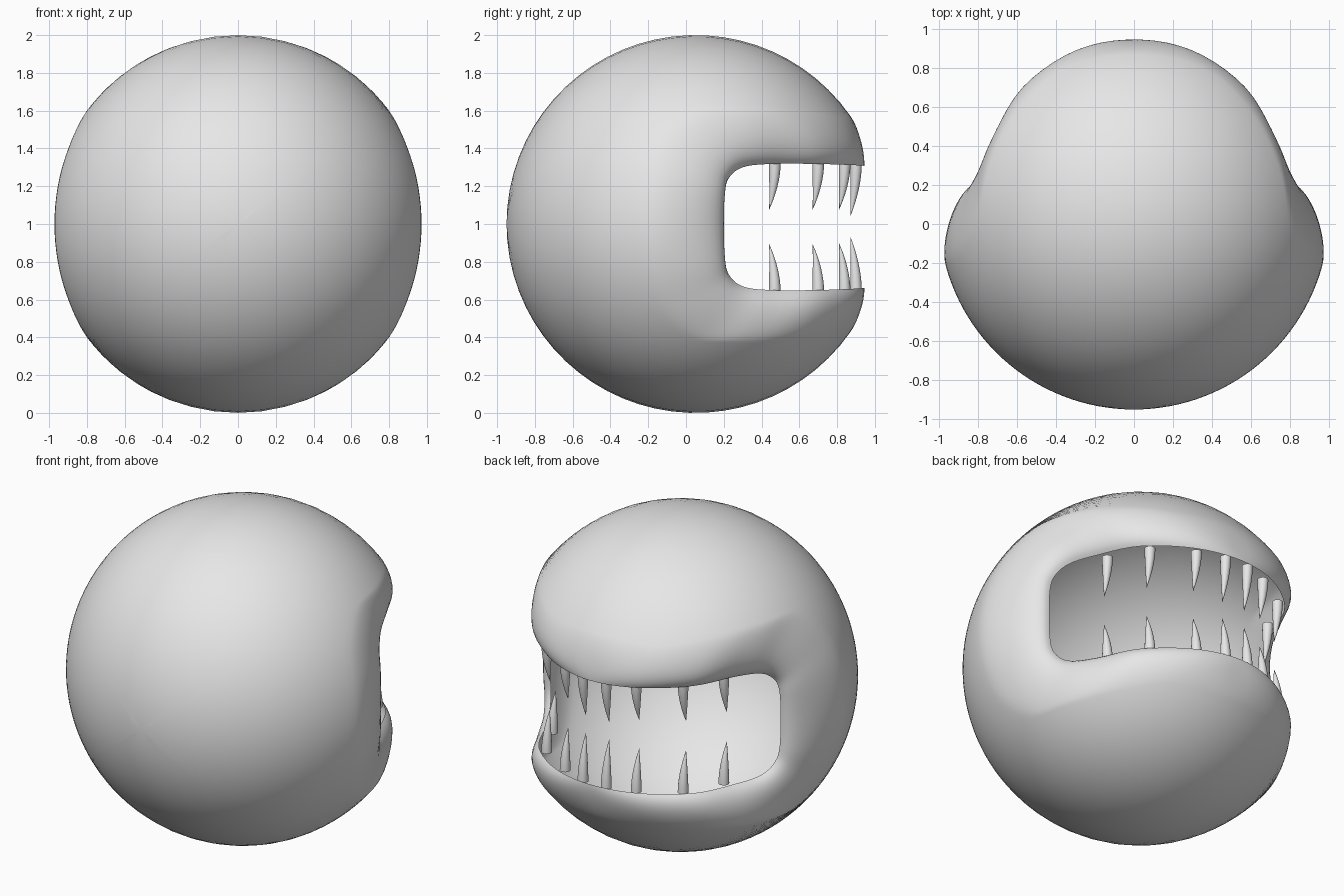
import bpy, bmesh, math
from mathutils import Vector

if "Cube" in bpy.data.objects:
    bpy.data.objects.remove(bpy.data.objects["Cube"])

CENTER = Vector((0, 0.05, 1))
grey = bpy.data.materials.new("plain_grey")
grey.diffuse_color = (0.8, 0.8, 0.8, 1)
grey.use_nodes = True
grey.node_tree.nodes["Principled BSDF"].inputs["Base Color"].default_value = grey.diffuse_color

# One quarter of the lip edge (x, y, height from mid), mouth corner to middle of the jaw
LIP = [(.79, .2, 0), (.79, .205, .15), (.772, .225, .24), (.73, .3, .30),
       (.655, .45, .318), (.53, .69, .318), (.28, .88, .312), (0, .945, .308)]
# Where the ball starts to bend into the lip (y, height); x follows from the ball
BEND = [(-.22, 0), (-.2, .25), (-.14, .45), (.03, .60), (.3, .62), (.58, .60), (.8, .56), (.87, .572)]


def full_loop(quarter, lower=1.0):
    """Mirror a quarter curve into a closed loop."""
    q = [Vector(p) for p in quarter]
    half = q + [Vector((-p.x, p.y, p.z)) for p in reversed(q[:-1])]
    under = [Vector((p.x, p.y, -p.z * lower)) for p in reversed(half[1:-1])]
    return half + under


def smooth_loop(pts, sub):
    """Closed Catmull-Rom curve."""
    out, n = [], len(pts)
    for i in range(n):
        a, b, c, d = (pts[(i + k) % n] for k in (-1, 0, 1, 2))
        for s in range(sub):
            t = s / sub
            out.append(0.5 * (2 * b + (c - a) * t + (2 * a - 5 * b + 4 * c - d) * t * t
                              + (3 * b - a - 3 * c + d) * t ** 3))
    return out


def finish(bm, name):
    me = bpy.data.meshes.new(name)
    bm.to_mesh(me)
    bm.free()
    me.materials.append(grey)
    ob = bpy.data.objects.new(name, me)
    bpy.context.collection.objects.link(ob)
    for p in me.polygons:
        p.use_smooth = True
    return ob


# Ball body: hollow shell from the front pole to the lip edge
bend = [(math.sqrt(max(0, 1 - z * z - (y - .05) ** 2)) if i < 7 else 0, y - .05, z)
        for i, (y, z) in enumerate(BEND)]
starts = [p.normalized() for p in smooth_loop(full_loop(bend), 5)]
ends = [p - Vector((0, .05, 0)) for p in smooth_loop(full_loop(LIP, 1.1), 5)]
BODY, ROLL = 28, 14
pole = Vector((0, -1, 0))
columns = []
for s, e in zip(starts, ends):
    col = [pole.slerp(s, k / BODY) for k in range(1, BODY + 1)]
    tangent = (s * s.dot(pole) - pole).normalized()
    toward = (e - s) - s * (e - s).dot(s)
    tangent = (tangent + toward.normalized()).normalized()
    reach = (e - s).length * .33
    p1 = s + tangent * reach
    side = abs(e.x) / .79
    out = Vector((e.x, e.y, 0)).normalized() * .11 * side
    p2 = e + out + Vector((0, 0, .06 * max(-1, min(1, e.z / .3))))
    for k in range(1, ROLL + 1):
        t = k / ROLL
        u = 1 - t
        col.append(s * u ** 3 + p1 * 3 * u * u * t + p2 * 3 * u * t * t + e * t ** 3)
    columns.append(col)

bm = bmesh.new()
tip = bm.verts.new(CENTER + pole)
grid = [[bm.verts.new(CENTER + p) for p in col] for col in columns]
for i, a in enumerate(grid):
    b = grid[(i + 1) % len(grid)]
    bm.faces.new((tip, a[0], b[0]))
    for k in range(len(a) - 1):
        bm.faces.new((a[k], a[k + 1], b[k + 1], b[k]))
bmesh.ops.recalc_face_normals(bm, faces=bm.faces)
if sum(f.normal.y for f in tip.link_faces) > 0:
    bmesh.ops.reverse_faces(bm, faces=bm.faces)
finish(bm, "ball_body")


# Teeth: curved cones leaning into the mouth
def tooth(name, x, y, base_z, tip_z):
    bm = bmesh.new()
    rings, n = [], 16
    for k in range(8):
        t = k / 8
        r = .031 * (1 - t ** 1.7)
        cy = y - .03 * t ** 2
        z = base_z + (tip_z - base_z) * t
        rings.append([bm.verts.new((x + r * math.cos(j * math.tau / n),
                                    cy + r * math.sin(j * math.tau / n), z)) for j in range(n)])
    point = bm.verts.new((x, y - .03, tip_z))
    bm.faces.new(rings[0])
    for a, b in zip(rings, rings[1:]):
        for j in range(n):
            bm.faces.new((a[j], a[(j + 1) % n], b[(j + 1) % n], b[j]))
    for j in range(n):
        bm.faces.new((rings[-1][j], rings[-1][(j + 1) % n], point))
    bmesh.ops.recalc_face_normals(bm, faces=bm.faces)
    ob = finish(bm, name)
    bpy.context.view_layer.objects.active = ob
    ob.select_set(True)
    bpy.ops.object.shade_smooth_by_angle(angle=math.radians(50))
    ob.select_set(False)


for x, y, up_tip, low_tip in [(.08, .90, 1.04, .935), (.245, .84, 1.075, .90),
                              (.47, .70, 1.075, .895), (.59, .47, 1.075, .895)]:
    for s, label in ((1, "right"), (-1, "left")):
        tooth(f"upper_tooth_{label}", s * x, y, 1.32, up_tip)
        tooth(f"lower_tooth_{label}", s * x, y, .645, low_tip)
